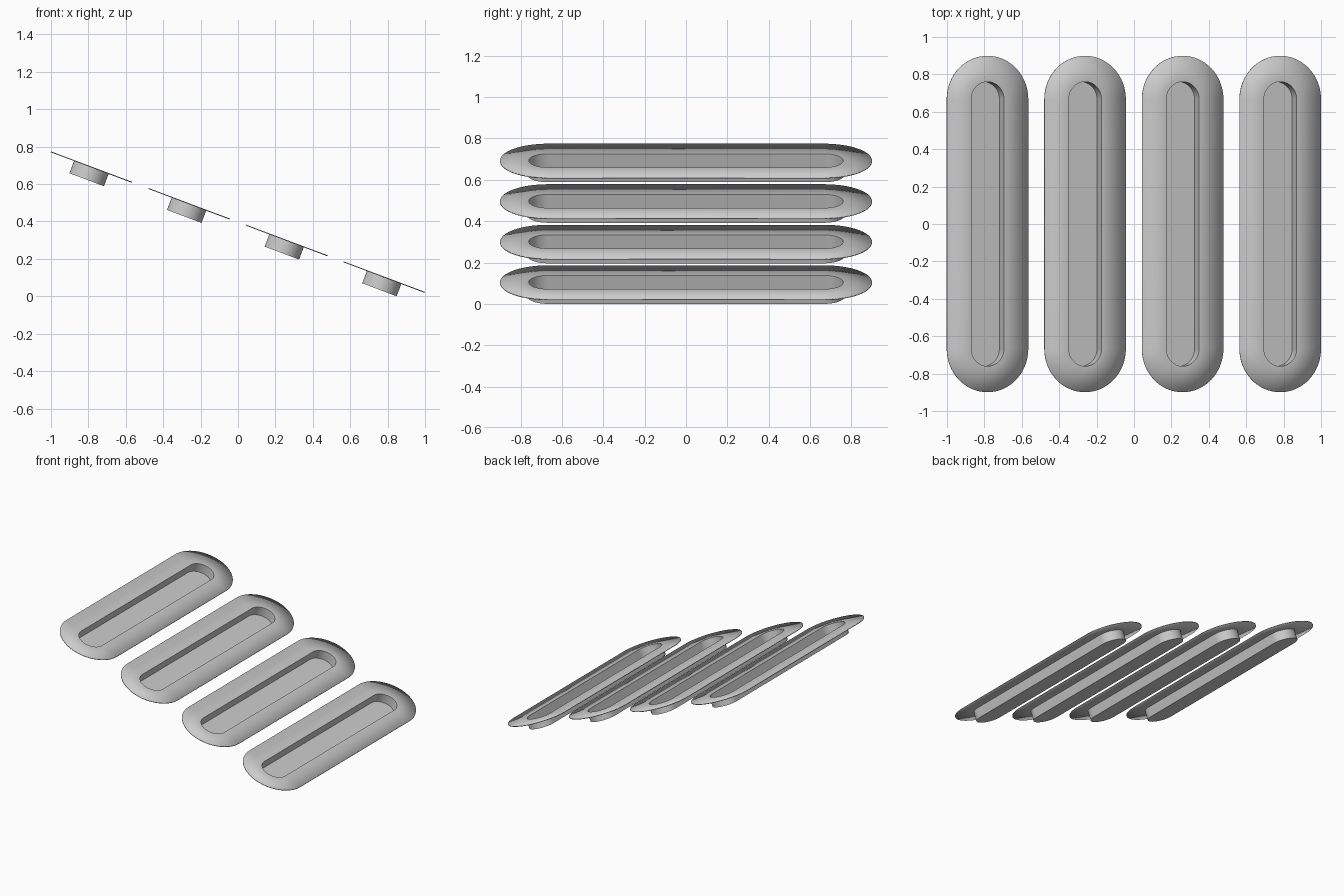
import bpy, bmesh
from math import radians, cos, sin, tan, pi

if "Cube" in bpy.data.objects:
    bpy.data.objects.remove(bpy.data.objects["Cube"])

TILT = radians(20.6)
R_OUT, R_IN = 0.2323, 0.0935   # plate and recess end radii
STRAIGHT = 0.667               # half length of the straight sides
DEPTH, THICK = 0.07, 0.005
SEG = 32


def stadium(bm, r, z):
    """Counter-clockwise rounded-end slot outline."""
    verts = []
    for start, cy in ((0, STRAIGHT), (pi, -STRAIGHT)):
        for i in range(SEG + 1):
            a = start + pi * i / SEG
            verts.append(bm.verts.new((r * cos(a), cy + r * sin(a), z)))
    return verts


def bridge(bm, a, b):
    n = len(a)
    for i in range(n):
        j = (i + 1) % n
        bm.faces.new((a[i], a[j], b[j], b[i]))


# recessed plate: flange, pocket wall and pocket floor
bm = bmesh.new()
rim = stadium(bm, R_OUT, 0)
mouth = stadium(bm, R_IN, 0)
base = stadium(bm, R_IN, -DEPTH)
bridge(bm, rim, mouth)
bridge(bm, mouth, base)
bm.faces.new(base)
mesh = bpy.data.meshes.new("recessed_plate")
bm.to_mesh(mesh)
bm.free()

# four plates stepping down along one sloped plane
for k in range(4):
    x = -0.7825 + k * 0.52167
    ob = bpy.data.objects.new(f"recessed_plate_{k + 1}", mesh)
    bpy.context.collection.objects.link(ob)
    ob.location = (x, 0, 0.105 + (0.7825 - x) * tan(TILT))
    ob.rotation_euler = (0, TILT, 0)
    sol = ob.modifiers.new("sheet_thickness", 'SOLIDIFY')
    sol.thickness = THICK
    sol.offset = -1
    sol.use_even_offset = True
    ob.select_set(True)
    bpy.context.view_layer.objects.active = ob

bpy.ops.object.shade_smooth_by_angle(angle=radians(30))
